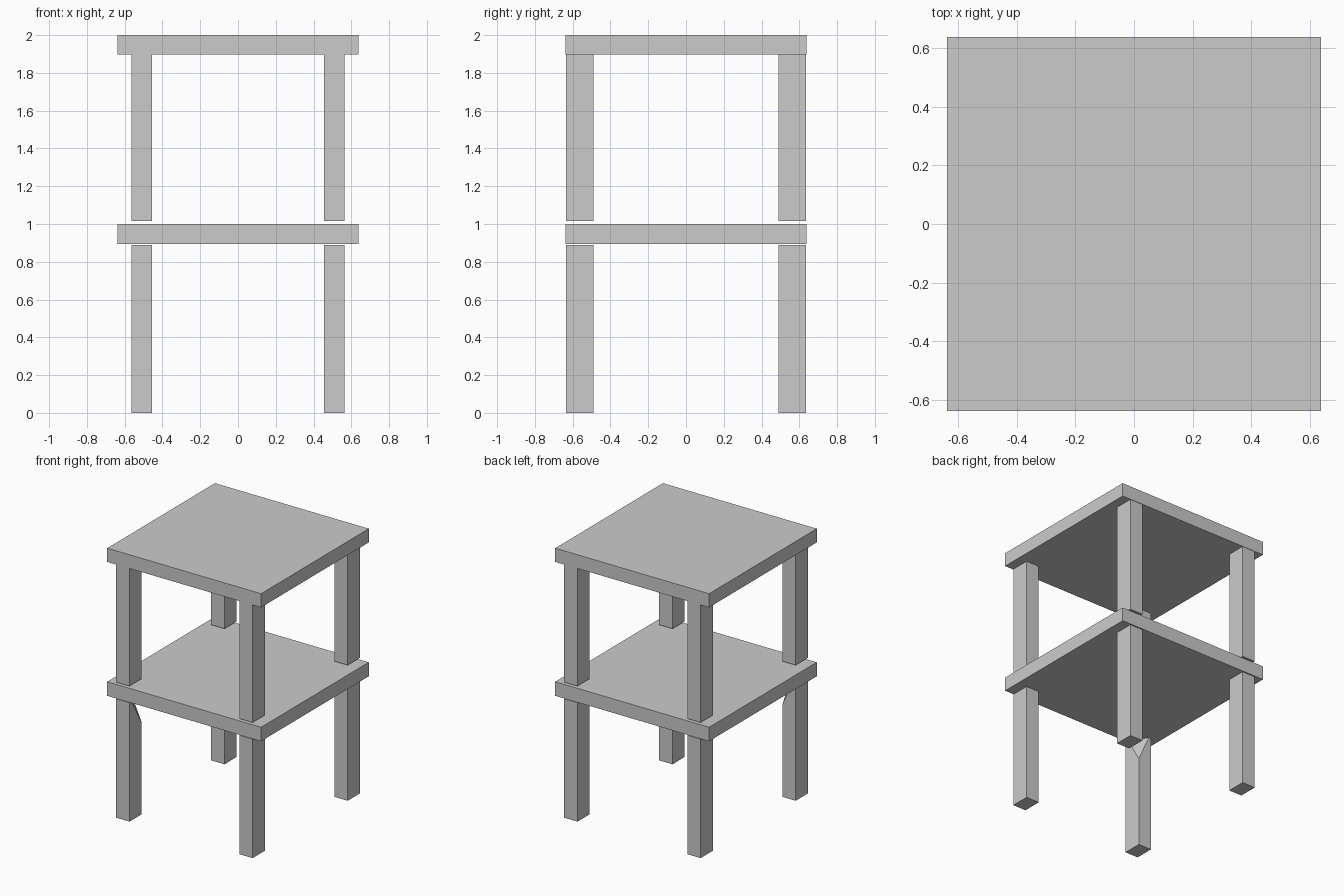
import bpy, bmesh
from mathutils import Vector

if "Cube" in bpy.data.objects:
    bpy.data.objects.remove(bpy.data.objects["Cube"])


def box(name, lo, hi, chip=None):
    """Axis-aligned box; chip is an optional (point, normal) plane that slices material off."""
    lo, hi = Vector(lo), Vector(hi)
    bm = bmesh.new()
    bmesh.ops.create_cube(bm, size=1)
    for v in bm.verts:
        v.co = (lo + hi) / 2 + v.co * (hi - lo)
    if chip:
        geom = bm.verts[:] + bm.edges[:] + bm.faces[:]
        cut = bmesh.ops.bisect_plane(bm, geom=geom, plane_co=chip[0],
                                     plane_no=chip[1], clear_outer=True)
        edges = [e for e in cut["geom_cut"] if isinstance(e, bmesh.types.BMEdge)]
        bmesh.ops.edgeloop_fill(bm, edges=edges)
        bmesh.ops.recalc_face_normals(bm, faces=bm.faces)
    mesh = bpy.data.meshes.new(name)
    bm.to_mesh(mesh)
    bm.free()
    obj = bpy.data.objects.new(name, mesh)
    bpy.context.collection.objects.link(obj)
    return obj


# Two square boards
H = 0.637
box("table_top", (-H, -H, 1.897), (H, H, 2.0))
box("shelf", (-H, -H, 0.895), (H, H, 1.0))

# Chipped inner corner of the lower front left leg
corner = Vector((-0.455, -0.49, 0.69))
a = Vector((-0.545, -0.49, 0.89))
b = Vector((-0.455, -0.61, 0.89))
normal = (a - corner).cross(b - corner)
if normal.z < 0:
    normal.negate()

# Four legs per level
for level, z0, z1 in (("lower", 0.0, 0.89), ("upper", 1.015, 1.897)):
    for side, x0, x1 in (("left", -0.565, -0.455), ("right", 0.455, 0.565)):
        for end, y0, y1 in (("front", -0.634, -0.49), ("back", 0.49, 0.634)):
            chipped = (level, side, end) == ("lower", "left", "front")
            box(f"{level}_{end}_{side}_leg", (x0, y0, z0), (x1, y1, z1),
                (corner, normal) if chipped else None)
